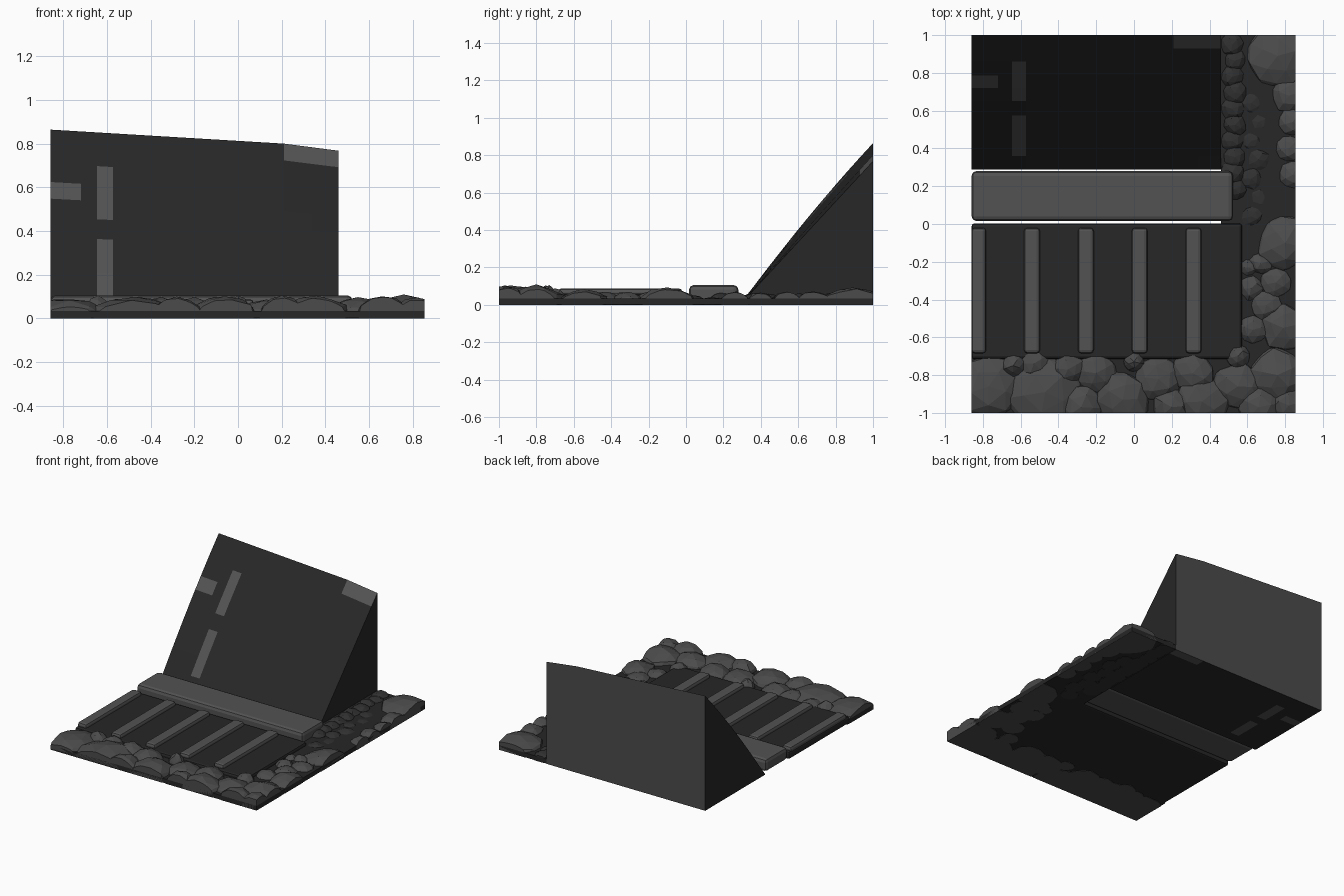
import bpy, bmesh, math, random
from mathutils import Vector

random.seed(7)
cube = bpy.data.objects.get("Cube")
if cube:
    bpy.data.objects.remove(cube, do_unlink=True)

X0, X1, Y0, Y1 = -0.86, 0.855, -1.0, 1.0


def material(name, value):
    m = bpy.data.materials.new(name)
    m.use_nodes = True
    col = (value, value, value, 1)
    m.diffuse_color = col
    m.node_tree.nodes["Principled BSDF"].inputs["Base Color"].default_value = col
    return m


dark = material("dark asphalt", 0.020)
grey = material("worn metal grey", 0.085)
stone = material("stone grey", 0.070)
shade_stone = material("dark stone", 0.030)


def finish(name, bm, *mats):
    bmesh.ops.recalc_face_normals(bm, faces=bm.faces)
    mesh = bpy.data.meshes.new(name)
    bm.to_mesh(mesh)
    bm.free()
    for m in mats:
        mesh.materials.append(m)
    ob = bpy.data.objects.new(name, mesh)
    bpy.context.collection.objects.link(ob)
    return ob


def box(name, x, y, z, mat, bevel=0.0, segments=2):
    bm = bmesh.new()
    bmesh.ops.create_cube(bm, size=1)
    for v in bm.verts:
        v.co = Vector([lo + (c + 0.5) * (hi - lo)
                       for c, (lo, hi) in zip(v.co, (x, y, z))])
    ob = finish(name, bm, mat)
    if bevel:
        mod = ob.modifiers.new("bevel", "BEVEL")
        mod.width, mod.segments = bevel, segments
    return ob


# Ground strips, leaving the road and ramp area open
box("front_ground", (X0, X1), (Y0, -0.69), (0.002, 0.035), dark)
box("side_ground", (0.46, X1), (-0.69, Y1), (0.002, 0.035), dark)

# Road slab with raised ribs, and the kerb behind it
box("road_slab", (X0, 0.572), (-0.715, 0.003), (0.002, 0.06), dark, 0.015)
for i in range(5):
    cx = -0.825 + 0.285 * i
    box(f"road_rib_{i + 1}", (max(X0, cx - 0.042), cx + 0.042),
        (-0.685, -0.02), (0.04, 0.088), grey, 0.018)
box("kerb", (X0, 0.525), (0.016, 0.28), (0.01, 0.106), grey, 0.025)

# Ramp: a wedge on a grid whose cells hold the painted patches
patches = [(-0.86, -0.72, 0.72, 0.785), (-0.645, -0.572, 0.36, 0.575),
           (-0.645, -0.572, 0.65, 0.86), (0.21, 0.46, 0.93, 1.0)]
xs = sorted({X0, 0.46, 0.34} | {v for p in patches for v in p[:2]})
ys = sorted({0.288, 0.45} | {v for p in patches for v in p[2:]})


def ramp_height(x, y):
    t = (y - ys[0]) / (Y1 - ys[0])
    top = 0.865 - 0.06 * (x - X0) - max(0, x - 0.21) * 0.07
    bulge = 0.1 * t * (1 - t) * (0.46 - x) / (0.46 - X0)
    return max(0.004, top * t + bulge)


bm = bmesh.new()
upper = [[bm.verts.new((x, y, ramp_height(x, y))) for y in ys] for x in xs]
lower = [[bm.verts.new((x, y, 0)) for y in ys] for x in xs]
nx, ny = len(xs), len(ys)
for layer in (upper, lower):
    for i in range(nx - 1):
        for j in range(ny - 1):
            f = bm.faces.new((layer[i][j], layer[i + 1][j],
                              layer[i + 1][j + 1], layer[i][j + 1]))
            c = f.calc_center_median()
            f.material_index = int(any(a < c.x < b and d < c.y < e
                                       for a, b, d, e in patches))
for j in (0, ny - 1):
    for i in range(nx - 1):
        f = bm.faces.new((lower[i][j], lower[i + 1][j],
                          upper[i + 1][j], upper[i][j]))
        f.material_index = 2 if j else 0
for i in (0, nx - 1):
    for j in range(ny - 1):
        bm.faces.new((lower[i][j], lower[i][j + 1],
                      upper[i][j + 1], upper[i][j]))
finish("ramp", bm, dark, grey, stone)


# Rocks: squashed, jittered domes trimmed to the edges of the base
def rock(name, x, y, r, h, mat):
    bm = bmesh.new()
    bmesh.ops.create_icosphere(bm, subdivisions=2, radius=1)
    turn, stretch = random.uniform(0, math.tau), random.uniform(0.9, 1.1)
    for v in bm.verts:
        k = random.uniform(0.92, 1.06)
        px, py, pz = v.co * k
        px *= stretch
        v.co = (x + r * (px * math.cos(turn) - py * math.sin(turn)),
                y + r * (px * math.sin(turn) + py * math.cos(turn)),
                0.01 + (h - 0.01) * pz)
    cuts = [((0, 0, 0), (0, 0, -1)), ((X0, 0, 0), (-1, 0, 0)),
            ((X1, 0, 0), (1, 0, 0)), ((0, Y0, 0), (0, -1, 0)),
            ((0, Y1, 0), (0, 1, 0)), ((0.462, 0, 0), (-1, 0, 0))]
    # Rocks beside the ramp also stop at its side wall
    for co, no in cuts if y > 0.25 else cuts[:-1]:
        res = bmesh.ops.bisect_plane(
            bm, geom=bm.verts[:] + bm.edges[:] + bm.faces[:],
            plane_co=co, plane_no=no, clear_outer=True)
        rim = [e for e in res["geom_cut"] if isinstance(e, bmesh.types.BMEdge)]
        if rim:
            bmesh.ops.holes_fill(bm, edges=rim, sides=0)
    finish(name, bm, mat)


front_rocks = [(-.77, -.86, .18), (-.47, -.89, .21), (-.2, -.79, .12),
               (-.06, -.93, .16), (.13, -.82, .14), (.31, -.79, .13),
               (.36, -.94, .15), (.55, -.86, .14), (.55, -.7, .07),
               (.76, -.8, .15), (.66, -.97, .12), (.82, -.96, .11),
               (-.53, -.74, .09), (-.35, -.77, .1), (.2, -.97, .11),
               (-.28, -.97, .13), (-.64, -.75, .07), (0, -.73, .06)]
side_rocks = [(.63, -.56, .09), (.79, -.55, .13), (.62, -.34, .07),
              (.7, -.43, .09), (.75, -.31, .09), (.8, -.1, .15),
              (.67, -.21, .07), (.61, -.23, .05), (.76, .89, .17),
              (.82, .68, .1), (.84, .54, .08), (.82, .4, .08),
              (.84, .26, .08)]
for i, (x, y, r) in enumerate(front_rocks):
    rock(f"front_rock_{i + 1}", x, y, r, random.uniform(0.085, 0.108), stone)
for i, (x, y, r) in enumerate(side_rocks):
    rock(f"side_rock_{i + 1}", x, y, r, 0.045 + r * 0.3, stone)

# Small dark stones along the ramp and the path beside it
for i in range(10):
    rock(f"ramp_stone_{i + 1}", 0.52 + 0.015 * (i % 2), 0.95 - 0.085 * i,
         0.07, random.uniform(0.05, 0.07), shade_stone)
for i in range(7):
    rock(f"path_stone_{i + 1}", 0.62 + 0.04 * (i % 2), 0.04 + 0.1 * i,
         0.07, random.uniform(0.04, 0.055), shade_stone)
